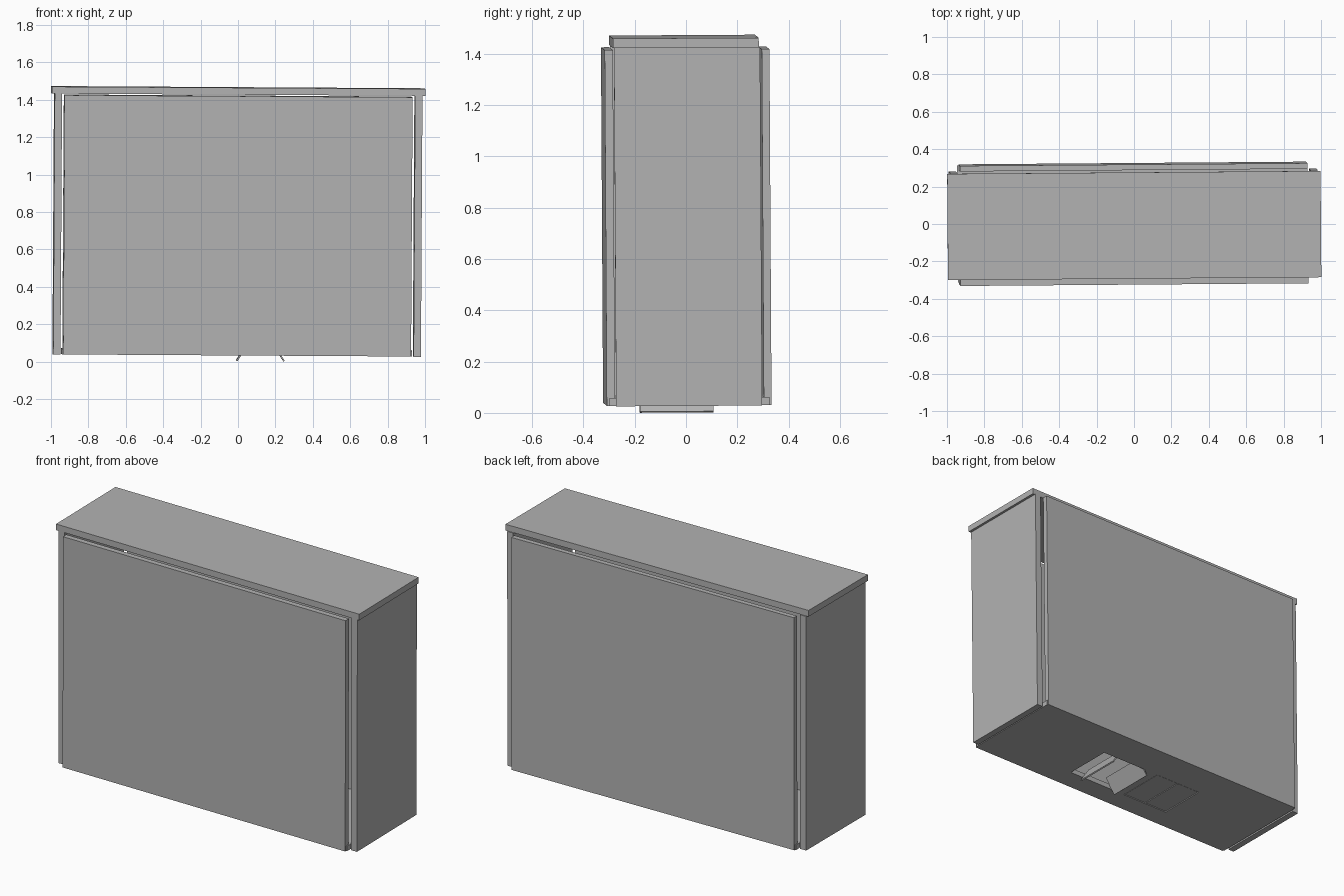
import bpy, bmesh
from mathutils import Matrix, Vector

cube = bpy.data.objects.get("Cube")
if cube:
    bpy.data.objects.remove(cube, do_unlink=True)

grey = bpy.data.materials.new("plain_grey")
grey.use_nodes = True
colour = (0.45, 0.45, 0.45, 1)
grey.diffuse_color = colour
grey.node_tree.nodes["Principled BSDF"].inputs["Base Color"].default_value = colour

# The whole cabinet leans and turns very slightly
PIVOT = Vector((0, 0, 0.73))
TILT = (Matrix.Translation(PIVOT + Vector((-0.003, 0, 0)))
        @ Matrix.Rotation(0.0078, 4, 'Z') @ Matrix.Rotation(0.006, 4, 'Y')
        @ Matrix.Rotation(0.006, 4, 'X') @ Matrix.Translation(-PIVOT))


def add_object(name, bm):
    bmesh.ops.recalc_face_normals(bm, faces=bm.faces)
    mesh = bpy.data.meshes.new(name)
    bm.to_mesh(mesh)
    bm.free()
    mesh.materials.append(grey)
    obj = bpy.data.objects.new(name, mesh)
    bpy.context.collection.objects.link(obj)
    obj.matrix_world = TILT
    return obj


def box(name, low, high, lean=0):
    low, high = Vector(low), Vector(high)
    place = (Matrix.Translation((low + high) / 2) @ Matrix.Rotation(lean, 4, 'Y')
             @ Matrix.Diagonal((*(high - low), 1)))
    bm = bmesh.new()
    bmesh.ops.create_cube(bm, size=1, matrix=place)
    return add_object(name, bm)


# Top board and outer walls
box("top_board", (-0.998, -0.288, 1.429), (0.998, 0.28, 1.466))
for name, s in (("left", 1), ("right", -1)):
    inner, outer = sorted((s * 0.944, s * 0.983))
    box(name + "_side_panel", (inner, -0.284, 0.033), (outer, 0.285, 1.429))
box("front_panel", (-0.93, -0.32, 0.035), (0.93, -0.288, 1.421))
box("back_panel", (-0.93, 0.292, 0.035), (0.93, 0.322, 1.421))

# Base board with two hatch openings
BASE, THICK = 0.035, 0.03
x_cuts = (-0.936, -0.39, -0.075, 0.015, 0.325, 0.936)
y_cuts = (-0.31, -0.19, 0.105, 0.315)
bm = bmesh.new()
for i in range(len(x_cuts) - 1):
    for j in range(len(y_cuts) - 1):
        if j == 1 and i in (1, 3):
            continue
        corners = ((i, j), (i + 1, j), (i + 1, j + 1), (i, j + 1))
        bm.faces.new([bm.verts.new((x_cuts[a], y_cuts[b], BASE)) for a, b in corners])
bmesh.ops.remove_doubles(bm, verts=bm.verts, dist=0.0001)
sheet = bm.faces[:]
walls = bmesh.ops.extrude_face_region(bm, geom=sheet, use_keep_orig=True)
bmesh.ops.translate(bm, vec=(0, 0, THICK),
                    verts=[v for v in walls["geom"] if isinstance(v, bmesh.types.BMVert)])
add_object("base_board", bm)

# Closed hatch: two leaves that meet in the middle
for name, x0, x1 in (("right", -0.386, -0.235), ("left", -0.23, -0.079)):
    box("closed_hatch_leaf_" + name, (x0, -0.186, BASE + 0.002), (x1, 0.101, BASE + 0.014))

# Open hatch: two leaves hanging outward
for name, x, lean in (("right", 0.03, 0.59), ("left", 0.222, -0.59)):
    box("open_hatch_leaf_" + name, (x - 0.004, -0.186, -0.004), (x + 0.004, 0.101, 0.106), lean)
